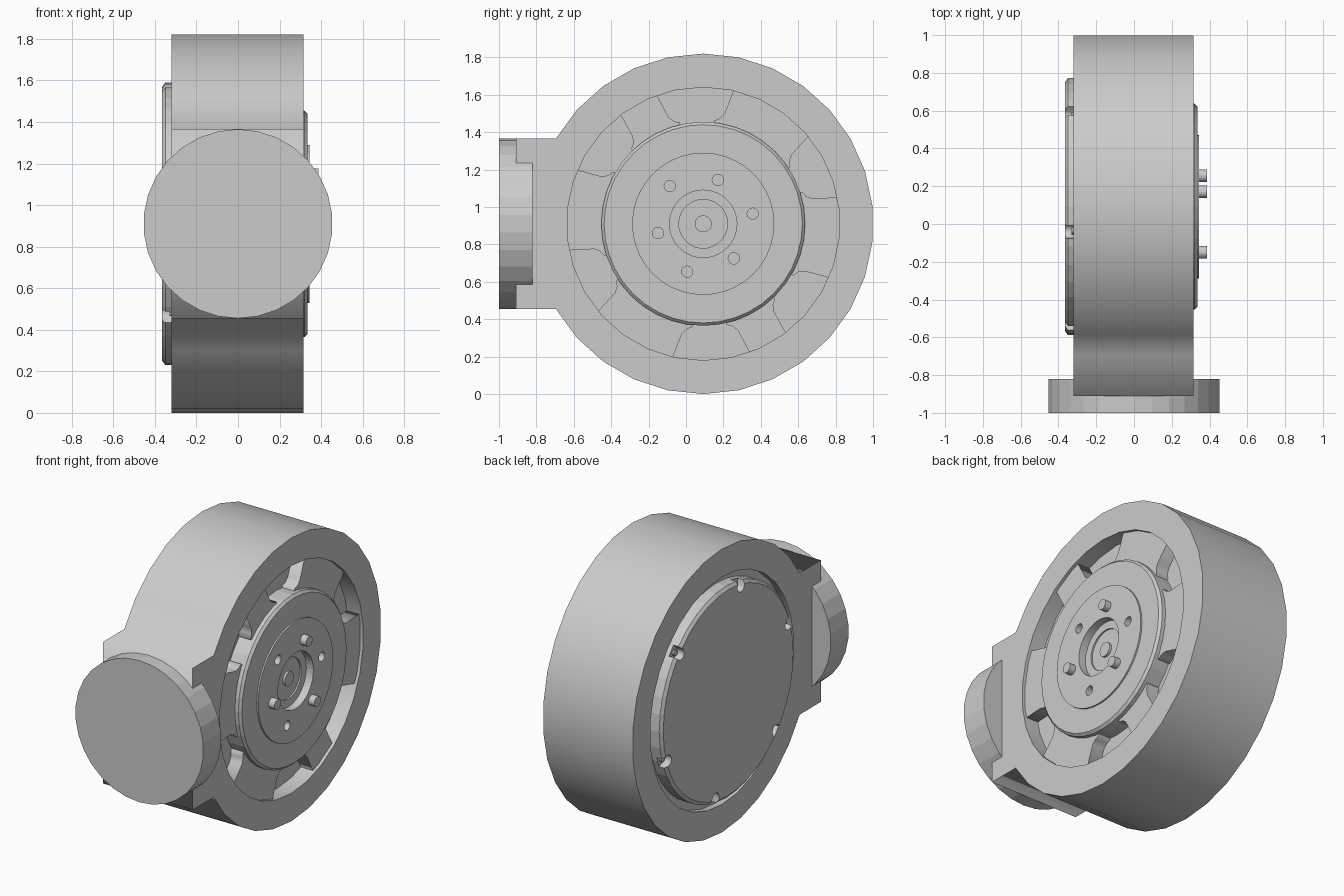
import bpy, bmesh
from math import sin, cos, pi, radians
from mathutils import Euler

if "Cube" in bpy.data.objects:
    bpy.data.objects.remove(bpy.data.objects["Cube"])

CY, CZ = 0.092, 0.91          # wheel axis position
R = 0.91


def polar(r, deg):
    return (r * cos(radians(deg)), r * sin(radians(deg)))


def lathe(name, profile, n=30, closed=False):
    """Revolve (radius, x) points about the wheel axis."""
    bm = bmesh.new()
    rings = []
    for r, x in profile:
        if r == 0:
            rings.append([bm.verts.new((x, CY, CZ))] * n)
        else:
            rings.append([bm.verts.new((x, CY + r * sin(2 * pi * i / n), CZ + r * cos(2 * pi * i / n)))
                          for i in range(n)])
    pairs = list(zip(rings, rings[1:]))
    if closed:
        pairs.append((rings[-1], rings[0]))
    for a, b in pairs:
        if a[0] is a[1]:
            for i in range(n):
                bm.faces.new((a[0], b[i], b[(i + 1) % n]))
        elif b[0] is b[1]:
            bm.faces.new(a)
        else:
            for i in range(n):
                j = (i + 1) % n
                bm.faces.new((a[i], a[j], b[j], b[i]))
    if not closed:
        for ring in (rings[0], rings[-1]):
            if ring[0] is not ring[1] and ring is rings[0]:
                bm.faces.new(ring)
    bmesh.ops.recalc_face_normals(bm, faces=bm.faces)
    me = bpy.data.meshes.new(name)
    bm.to_mesh(me)
    bm.free()
    ob = bpy.data.objects.new(name, me)
    bpy.context.collection.objects.link(ob)
    return ob


def prism(name, loops, x0, x1):
    """Extrude (y, z) loops, relative to the wheel axis, from x0 to x1."""
    cu = bpy.data.curves.new(name, 'CURVE')
    cu.dimensions, cu.fill_mode, cu.extrude = '2D', 'BOTH', (x1 - x0) / 2
    for loop in loops:
        sp = cu.splines.new('POLY')
        sp.points.add(len(loop) - 1)
        for p, (y, z) in zip(sp.points, loop):
            p.co = (y, z, 0, 1)
        sp.use_cyclic_u = True
    ob = bpy.data.objects.new(name, cu)
    ob.location = ((x0 + x1) / 2, CY, CZ)
    ob.rotation_euler = Euler((pi / 2, 0, pi / 2))
    bpy.context.collection.objects.link(ob)
    bpy.ops.object.select_all(action='DESELECT')
    ob.select_set(True)
    bpy.context.view_layer.objects.active = ob
    bpy.ops.object.convert(target='MESH')
    ob = bpy.context.view_layer.objects.active
    ob.name = name
    return ob


def rod(name, r, x0, x1, radius, deg, n=16):
    y, z = polar(radius, deg)
    bpy.ops.mesh.primitive_cylinder_add(vertices=n, radius=r, depth=x1 - x0,
                                        location=((x0 + x1) / 2, CY + y, CZ + z),
                                        rotation=(0, pi / 2, 0))
    ob = bpy.context.object
    ob.name = name
    return ob


def cut(target, cutters):
    for c in cutters:
        m = target.modifiers.new('cut', 'BOOLEAN')
        m.operation, m.solver, m.object = 'DIFFERENCE', 'EXACT', c
        bpy.context.view_layer.objects.active = target
        bpy.ops.object.modifier_apply(modifier=m.name)
        bpy.data.objects.remove(c)


# Housing: thick ring with a square neck towards the front
outer = [polar(R, a) for a in range(-150, 151, 12)]
outer += [(-0.91 - CY, R / 2), (-0.91 - CY, -R / 2)]
inner = [polar(0.73, 6 + 12 * i) for i in range(30)]
prism('housing', [outer, inner], -0.32, 0.315)

# Mounting disc on the front of the neck
bpy.ops.mesh.primitive_cylinder_add(vertices=30, radius=0.455, depth=0.18,
                                    location=(0, -0.91, CZ), rotation=(pi / 2, 0, 0))
bpy.context.object.name = 'mounting_disc'

# Web closing the ring
lathe('web', [(0, -0.28), (0.74, -0.28), (0.74, 0.21), (0, 0.21)])

# Raised pads between the recessed windows
for a0, a1 in ((40, 77), (110, 127), (157, 191)):
    for turn in (0, 180):
        lo, hi = a0 + turn, a1 + turn
        steps = [lo + (hi - lo) * k / 4 for k in range(5)]
        pad = [polar(0.75, a) for a in steps]
        pad += [polar(0.60, hi + 2), polar(0.57, hi + 4), polar(0.555, hi + 7), polar(0.50, hi + 7)]
        pad += [polar(0.50, a) for a in reversed(steps)]
        pad += [polar(0.50, lo - 7), polar(0.555, lo - 7), polar(0.57, lo - 4), polar(0.60, lo - 2)]
        prism('pad', [pad], 0.15, 0.295)

# Output hub with stepped face, centre recess and holes
hub = lathe('hub', [(0, 0.15), (0.545, 0.15), (0.545, 0.32), (0.53, 0.335), (0.38, 0.335), (0.38, 0.345),
                    (0.18, 0.345), (0.18, 0.295), (0.13, 0.295), (0.13, 0.285),
                    (0.045, 0.285), (0.045, 0.30), (0, 0.30)], 40)
cut(hub, [rod('hole_cutter', 0.03, 0.29, 0.40, 0.27, a) for a in (11.5, 131.5, 251.5)])
for a in (71.5, 191.5, 311.5):
    rod('drive_pin', 0.033, 0.30, 0.387, 0.247, a)

# Back cover with bevelled rim and edge notches
cover = lathe('back_cover', [(0, -0.25), (0.68, -0.25), (0.68, -0.35), (0.66, -0.365), (0, -0.365)], 40)
for k in range(6):
    a = 41.5 + 60 * k
    notch = [polar(0.72, a - 2.8), polar(0.72, a + 2.8)]
    cy, cz = polar(0.645, a)
    for s in range(9):
        dy, dz = polar(0.035, a + 90 + 22.5 * s)
        notch.append((cy + dy, cz + dz))
    cutter = prism('notch_cutter', [notch], -0.45, -0.315)
    bm = bmesh.new()
    bm.from_mesh(cutter.data)
    bmesh.ops.remove_doubles(bm, verts=bm.verts, dist=1e-4)
    bmesh.ops.recalc_face_normals(bm, faces=bm.faces)
    bm.to_mesh(cutter.data)
    bm.free()
    cut(cover, [cutter])
    rod('cover_screw', 0.018, -0.33, -0.312, 0.645, a, 10)

for ob in bpy.context.scene.objects:
    ob.data.shade_flat()
